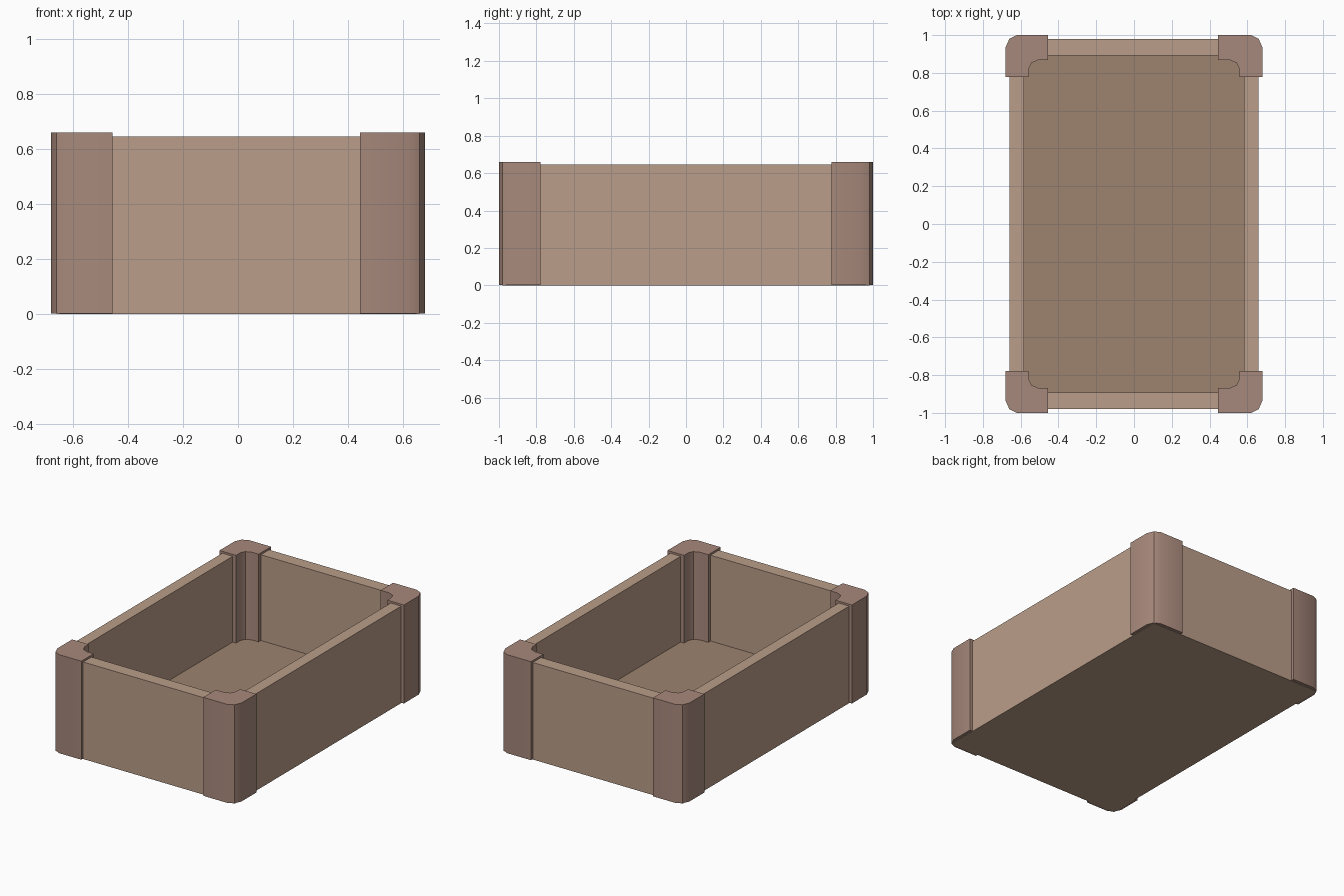
import bpy, bmesh

if "Cube" in bpy.data.objects:
    bpy.data.objects.remove(bpy.data.objects["Cube"])


def material(name, rgb):
    mat = bpy.data.materials.new(name)
    mat.diffuse_color = (*rgb, 1)
    mat.use_nodes = True
    mat.node_tree.nodes["Principled BSDF"].inputs["Base Color"].default_value = mat.diffuse_color
    return mat


def finish(name, bm, mats):
    bmesh.ops.recalc_face_normals(bm, faces=bm.faces)
    mesh = bpy.data.meshes.new(name)
    bm.to_mesh(mesh)
    bm.free()
    for mat in mats:
        mesh.materials.append(mat)
    obj = bpy.data.objects.new(name, mesh)
    bpy.context.collection.objects.link(obj)
    return obj


wall_mat = material("wall wood", (0.49, 0.34, 0.25))
floor_mat = material("floor wood", (0.34, 0.23, 0.16))
post_mat = material("post wood", (0.39, 0.25, 0.20))

# Open tray: nested rectangular rings joined from underside to inner floor
bm = bmesh.new()
rings = []
for x, y, z in [(0.66, 0.98, 0), (0.66, 0.98, 0.647),
                (0.583, 0.893, 0.647), (0.583, 0.893, 0.075)]:
    rings.append([bm.verts.new((sx * x, sy * y, z))
                  for sx, sy in [(-1, -1), (1, -1), (1, 1), (-1, 1)]])
for a, b in zip(rings, rings[1:]):
    for i in range(4):
        j = (i + 1) % 4
        bm.faces.new((a[i], a[j], b[j], b[i]))
bm.faces.new(rings[0])
bm.faces.new(rings[-1]).material_index = 1
finish("tray", bm, [wall_mat, floor_mat])

# L-shaped corner posts with rounded outer and inner corners
for side, sx, arm in [("left", -1, 0.456), ("right", 1, 0.444)]:
    for end, sy in [("front", -1), ("back", 1)]:
        profile = [(arm, 1.0), (0.62, 1.0), (0.66, 0.98), (0.68, 0.935),
                   (0.68, 0.777), (0.558, 0.777), (0.558, 0.82),
                   (0.543, 0.853), (0.505, 0.869), (arm, 0.869)]
        bm = bmesh.new()
        face = bm.faces.new([bm.verts.new((sx * x, sy * y, 0.003))
                             for x, y in profile])
        top = bmesh.ops.extrude_face_region(bm, geom=[face])["geom"]
        bmesh.ops.translate(
            bm, vec=(0, 0, 0.657),
            verts=[v for v in top if isinstance(v, bmesh.types.BMVert)])
        post = finish(f"{end}_{side}_post", bm, [post_mat])
        bpy.ops.object.select_all(action="DESELECT")
        post.select_set(True)
        bpy.context.view_layer.objects.active = post
        bpy.ops.object.shade_smooth_by_angle()
